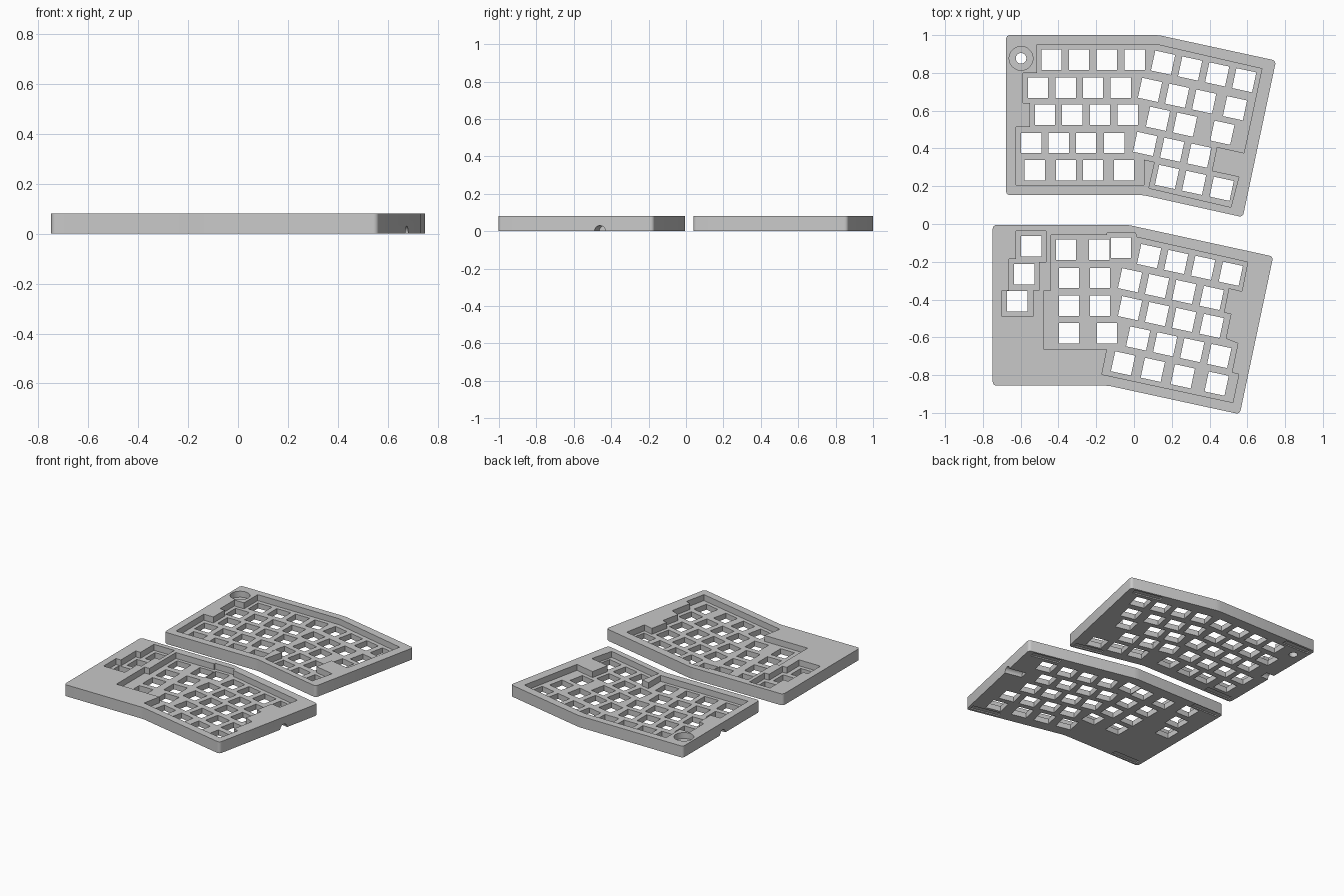
import bpy, bmesh, math
from mathutils import Matrix, Vector

if "Cube" in bpy.data.objects:
    bpy.data.objects.remove(bpy.data.objects["Cube"], do_unlink=True)

HEIGHT, FLOOR, KEY, TILT = 0.08, 0.038, 0.108, math.radians(-12.2)
PITCH = 0.1465

grey = bpy.data.materials.new("case grey")
grey.use_nodes = True
grey.diffuse_color = (0.58, 0.58, 0.58, 1)
grey.node_tree.nodes["Principled BSDF"].inputs["Base Color"].default_value = (0.58, 0.58, 0.58, 1)


def add_prism(bm, points, z0, z1):
    """Upright prism over an outline, faces always pointing outward."""
    points = list(points)
    n = len(points)
    area = sum(points[i - 1][0] * points[i][1] - points[i][0] * points[i - 1][1]
               for i in range(n))
    if area < 0:
        points.reverse()
    low = [bm.verts.new((x, y, z0)) for x, y in points]
    high = [bm.verts.new((x, y, z1)) for x, y in points]
    bm.faces.new(low[::-1])
    bm.faces.new(high)
    for i in range(n):
        bm.faces.new((low[i - 1], low[i], high[i], high[i - 1]))


def rectangle(x, y, w, d, angle):
    turn = Matrix.Rotation(angle, 2)
    return [Vector((x, y)) + turn @ Vector((sx * w / 2, sy * d / 2))
            for sx, sy in ((-1, -1), (1, -1), (1, 1), (-1, 1))]


def circle(x, y, r, n=40):
    return [(x + r * math.cos(2 * math.pi * i / n), y + r * math.sin(2 * math.pi * i / n))
            for i in range(n)]


def add_port(bm, x, y, angle, reach):
    """Round cable notch lying in the underside."""
    place = (Matrix.Translation((x, y, 0)) @ Matrix.Rotation(angle, 4, 'Z')
             @ Matrix.Rotation(math.pi / 2, 4, 'Y'))
    bmesh.ops.create_cone(bm, cap_ends=True, segments=24, radius1=0.03, radius2=0.03,
                          depth=2 * reach, matrix=place)


def make_object(name, bm):
    mesh = bpy.data.meshes.new(name)
    bm.to_mesh(mesh)
    bm.free()
    obj = bpy.data.objects.new(name, mesh)
    bpy.context.collection.objects.link(obj)
    return obj


def build_half(name, outline, pockets, keys, port, feet, knob=None):
    # Slab with rounded upright corners
    bm = bmesh.new()
    add_prism(bm, outline, 0, HEIGHT)
    upright = [e for e in bm.edges if abs(e.verts[0].co.z - e.verts[1].co.z) > 0.01]
    bmesh.ops.bevel(bm, geom=upright, offset=0.02, segments=4, profile=0.5, affect='EDGES')
    body = make_object(name, bm)
    body.data.materials.append(grey)

    # Key wells, switch holes and underside recesses
    wells, holes, under = bmesh.new(), bmesh.new(), bmesh.new()
    for pocket in pockets:
        add_prism(wells, pocket, FLOOR, HEIGHT + 0.05)
    for x, y, angle in keys:
        add_prism(holes, rectangle(x, y, KEY, KEY, angle), -0.05, HEIGHT + 0.05)
    if knob:
        add_prism(wells, circle(*knob, 0.063), FLOOR, HEIGHT + 0.05)
        add_prism(holes, circle(*knob, 0.028), -0.05, HEIGHT + 0.05)
    add_port(under, *port)
    for x, y, angle in feet:
        add_prism(under, rectangle(x, y, 0.2, 0.04, angle), -0.05, 0.008)

    bpy.context.view_layer.objects.active = body
    for cutter_bm in (wells, holes, under):
        cutter = make_object("cutter", cutter_bm)
        cutter.hide_render = True
        mod = body.modifiers.new("cut", 'BOOLEAN')
        mod.operation, mod.solver, mod.object = 'DIFFERENCE', 'EXACT', cutter
        mod.use_self = True
        bpy.ops.object.modifier_apply(modifier=mod.name)
        bpy.data.objects.remove(cutter, do_unlink=True)

    bpy.ops.object.select_all(action='DESELECT')
    body.select_set(True)
    bpy.ops.object.shade_smooth_by_angle(angle=math.radians(30))


def straight_row(y, *xs):
    return [(x, y, 0) for x in xs]


def tilted_row(x, y, *steps):
    """Keys along the tilted direction, placed by number of key pitches."""
    return [(x + s * PITCH * math.cos(TILT), y + s * PITCH * math.sin(TILT), TILT)
            for s in steps]


# Back half: main keys with a dial well
build_half(
    "back_half_case",
    [(-.677, 1), (.13, 1), (.752, .865), (.576, .036), (.05, .153), (-.677, .153)],
    [[(-.513, .951), (.117, .951), (.677, .822), (.582, .376), (.439, .408), (.412, .28),
      (.555, .249), (.513, .089), (.079, .19), (.11, .328), (.052, .341), (.052, .206),
      (-.625, .206), (-.625, .514), (-.551, .514), (-.551, .641), (-.588, .641),
      (-.588, .8), (-.513, .8)]],
    straight_row(.869, -.437, -.291, -.145, .003)
    + straight_row(.721, -.508, -.362, -.217, -.071)
    + straight_row(.578, -.471, -.327, -.18, -.034)
    + straight_row(.429, -.545, -.399, -.254, -.105)
    + straight_row(.284, -.526, -.36, -.217, -.053)
    + tilted_row(.154, .854, 0, 1, 2, 3)
    + tilted_row(.085, .71, 0, 1, 2, 3.14)
    + tilted_row(.127, .557, 0, 1, 2.38)
    + tilted_row(.059, .424, 0, 1, 2)
    + tilted_row(.175, .249, 0, 1, 2.02),
    (-.677, .56, 0, .06),
    [(-.55, .965, 0), (-.55, .185, 0), (.61, .86, TILT), (.46, .095, TILT)],
    knob=(-.598, .877))

# Front half: remaining keys with a separate side cluster
build_half(
    "front_half_case",
    [(-.748, -.005), (-.03, -.005), (.737, -.172), (.56, -1.007), (-.135, -.856),
     (-.748, -.856)],
    [[(-.625, -.038), (-.466, -.038), (-.466, -.202), (-.503, -.202), (-.503, -.351),
      (-.535, -.351), (-.535, -.489), (-.699, -.489), (-.699, -.351), (-.662, -.351),
      (-.662, -.186), (-.625, -.186)],
     [(-.44, -.059), (-.143, -.059), (-.143, -.048), (.007, -.048), (.015, -.07),
      (.602, -.202), (.571, -.356), (.502, -.34), (.476, -.468), (.513, -.478), (.486, -.606),
      (.55, -.632), (.518, -.786), (.555, -.796), (.523, -.945), (-.17, -.796),
      (-.143, -.664), (-.477, -.664), (-.477, -.351), (-.44, -.351)]],
    straight_row(-.136, -.36, -.183) + straight_row(-.126, -.069)
    + straight_row(-.286, -.344, -.18)
    + straight_row(-.433, -.344, -.18)
    + straight_row(-.579, -.344, -.143)
    + straight_row(-.117, -.545) + straight_row(-.266, -.582) + straight_row(-.409, -.619)
    + tilted_row(.08, -.17, 0, 1, 2, 3.02)
    + tilted_row(-.021, -.298, 0, 1, 2, 3.02)
    + tilted_row(-.021, -.446, 0, 1, 2, 3.02)
    + tilted_row(.022, -.606, 0, 1, 2, 3)
    + tilted_row(-.058, -.738, 0, 1.1, 2.21, 3.46),
    (.675, -.46, TILT, .12),
    [(-.62, -.03, 0), (-.62, -.825, 0), (.59, -.175, TILT), (.45, -.945, TILT)])
